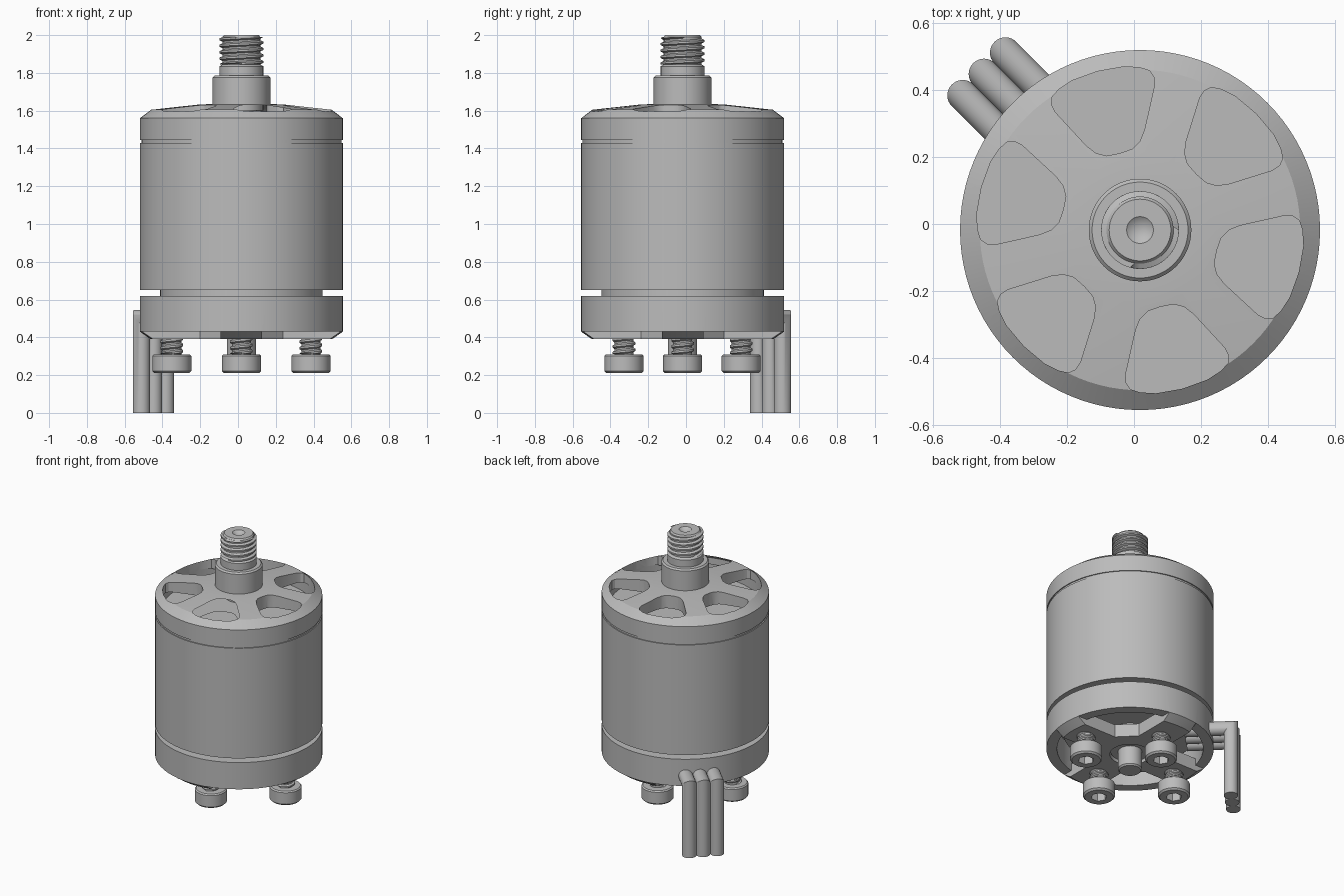
import bpy, bmesh, math
from math import sin, cos, pi, radians
from mathutils import Matrix

if "Cube" in bpy.data.objects:
    bpy.data.objects.remove(bpy.data.objects["Cube"])

CENTRE = (0.018, -0.018, 0)
grey = bpy.data.materials.new("metal grey")
grey.diffuse_color = (0.5, 0.5, 0.5, 1)
grey.use_nodes = True
grey.node_tree.nodes["Principled BSDF"].inputs["Base Color"].default_value = grey.diffuse_color


def finish(bm, name):
    bmesh.ops.remove_doubles(bm, verts=bm.verts, dist=1e-5)
    bmesh.ops.recalc_face_normals(bm, faces=bm.faces)
    me = bpy.data.meshes.new(name)
    bm.to_mesh(me)
    bm.free()
    me.materials.append(grey)
    ob = bpy.data.objects.new(name, me)
    bpy.context.collection.objects.link(ob)
    return ob


def skin(bm, rings, closed_across):
    """Join successive closed rings of points with quads."""
    vs = [[bm.verts.new(p) for p in ring] for ring in rings]
    n = len(vs[0])
    for i in range(len(vs) if closed_across else len(vs) - 1):
        a, b = vs[i], vs[(i + 1) % len(vs)]
        for k in range(n):
            bm.faces.new((a[k], a[(k + 1) % n], b[(k + 1) % n], b[k]))
    return vs


def lathe(name, profile, seg=96):
    """Revolve a profile of (radius, z); tubes close on themselves."""
    bm = bmesh.new()
    rings = [[(r * cos(2 * pi * k / seg), r * sin(2 * pi * k / seg), z)
              for k in range(seg)] for r, z in profile]
    solid = profile[0][0] == 0
    vs = skin(bm, rings, not solid)
    if solid:
        bmesh.ops.remove_doubles(bm, verts=bm.verts, dist=1e-5)
        bmesh.ops.dissolve_degenerate(bm, edges=bm.edges, dist=1e-6)
    return finish(bm, name)


def prism(name, outline, z0, z1, angle=0):
    bm = bmesh.new()
    vs = skin(bm, [[(x, y, z) for x, y in outline] for z in (z0, z1)], False)
    for ring in vs:
        bm.faces.new(ring)
    bmesh.ops.rotate(bm, verts=bm.verts, matrix=Matrix.Rotation(angle, 3, 'Z'))
    return finish(bm, name)


def cut(target, cutters):
    bpy.context.view_layer.objects.active = target
    for c in cutters:
        m = target.modifiers.new("cut", 'BOOLEAN')
        m.operation = 'DIFFERENCE'
        m.solver = 'EXACT'
        m.object = c
        bpy.ops.object.modifier_apply(modifier=m.name)
        bpy.data.objects.remove(c)


def thread(name, root, crest, z0, z1, pitch, seg=48):
    """Helical ridge around a core, fading into it at both ends."""
    steps = [(0, root), (0.25, crest), (0.55, crest), (0.8, root)]
    bm = bmesh.new()
    rows = []
    for t in range(-1, int((z1 - z0) / pitch) + 2):
        for f, r in steps:
            row = []
            for k in range(seg + 1):
                a = 2 * pi * k / seg
                z = z0 + (t + f + k / seg) * pitch
                rr = r if z0 <= z <= z1 else root
                z = min(max(z, z0), z1)
                row.append(bm.verts.new((rr * cos(a), rr * sin(a), z)))
            rows.append(row)
    for a, b in zip(rows, rows[1:]):
        for k in range(seg):
            bm.faces.new((a[k], a[k + 1], b[k + 1], b[k]))
    bmesh.ops.dissolve_degenerate(bm, edges=bm.edges, dist=1e-5)
    return finish(bm, name)


# Top bell with hub and six rounded windows
bell = lathe("top_bell", [(0.08, 1.54), (0.08, 1.785), (0.143, 1.785), (0.153, 1.775),
                          (0.153, 1.635), (0.22, 1.633), (0.478, 1.605), (0.537, 1.56),
                          (0.537, 1.445), (0.49, 1.445), (0.49, 1.54)])
half = [(0.237, 0), (0.240, 0.04), (0.256, 0.068), (0.285, 0.090), (0.405, 0.153),
        (0.430, 0.158), (0.452, 0.150), (0.468, 0.125), (0.483, 0.08), (0.49, 0)]
window = half + [(x, -y) for x, y in half[-2:0:-1]]
cut(bell, [prism("window_cutter", window, 1.5, 1.7, radians(45 + 60 * i)) for i in range(6)])

# Rotor can, groove disc under the bell, and stator inside
lathe("rotor_can", [(0.485, 0.65), (0.537, 0.65), (0.537, 1.43), (0.485, 1.43)])
lathe("inner_disc", [(0, 1.41), (0.53, 1.41), (0.53, 1.46), (0, 1.46)])
lathe("stator", [(0, 0.55), (0.43, 0.55), (0.43, 1.40), (0, 1.40)])

# Base with four spokes between diagonal openings
base = lathe("base", [(0.13, 0.39), (0.48, 0.39), (0.537, 0.43), (0.537, 0.62),
                      (0.47, 0.62), (0.47, 0.48), (0.13, 0.48)])
cutters = []
for i in range(4):
    w, r = 0.11, 0.469
    a0 = math.asin(w / r)
    arc = [(r * cos(a0 + (pi / 2 - 2 * a0) * k / 12),
            r * sin(a0 + (pi / 2 - 2 * a0) * k / 12)) for k in range(13)]
    cutters.append(prism("opening_cutter", [(w, 0.22), (0.22, w)] + arc, 0.3, 0.55, i * pi / 2))
    cutters.append(prism("notch_cutter", [(w, 0.22), (0.22, w), (0.7, w), (0.7, 0.7), (w, 0.7)],
                         0.3, 0.431, i * pi / 2))
cut(base, cutters)
lathe("bearing", [(0.07, 0.41), (0.125, 0.41), (0.125, 0.56), (0.07, 0.56)], 48)

# Shaft with centre dimple and threaded tip
lathe("shaft", [(0, 0.27), (0.068, 0.27), (0.077, 0.28), (0.077, 1.6), (0.116, 1.6),
                (0.116, 1.835), (0.1, 1.845), (0.1, 1.99), (0.092, 2.0), (0.04, 2.0),
                (0, 1.97)], 64)
thread("shaft_thread", 0.098, 0.116, 1.845, 1.99, 0.034)

# Four socket-head screws
for i, (x, y) in enumerate([(0.368, 0), (-0.368, 0), (0, 0.31), (0, -0.31)]):
    screw = lathe("screw_%d" % i, [(0, 0.21), (0.092, 0.21), (0.103, 0.221), (0.103, 0.302),
                                   (0.095, 0.31), (0.05, 0.31), (0.05, 0.46), (0, 0.46)], 48)
    hexagon = [(0.052 * cos(k * pi / 3), 0.052 * sin(k * pi / 3)) for k in range(6)]
    cut(screw, [prism("socket_cutter", hexagon, 0.15, 0.265)])
    ridge = thread("screw_thread_%d" % i, 0.049, 0.06, 0.312, 0.45, 0.034, 32)
    for part in (screw, ridge):
        part.data.transform(Matrix.Translation((x, y, 0)))

# Three wires leaving the base and bending straight down
for i in (-1, 0, 1):
    r, reach, z, n = 0.046, 0.658, 0.5, 32
    ring = [(r * cos(2 * pi * k / n), r * sin(2 * pi * k / n)) for k in range(n)]
    bm = bmesh.new()
    vs = skin(bm, [[(reach + u, s, 0) for u, s in ring],
                   [(reach + u, s, z + u) for u, s in ring],
                   [(0.36, s, z + u) for u, s in ring]], False)
    bm.faces.new(vs[0])
    bm.faces.new(vs[2])
    wire = finish(bm, "wire_%d" % (i + 2))
    wire.data.transform(Matrix.Rotation(radians(135), 4, 'Z') @ Matrix.Translation((0, i * 0.09, 0)))

# Place the motor axis and shade everything
for ob in bpy.context.scene.objects:
    ob.data.transform(Matrix.Translation(CENTRE))
    ob.select_set(True)
    bpy.context.view_layer.objects.active = ob
bpy.ops.object.shade_smooth_by_angle(angle=radians(30))
